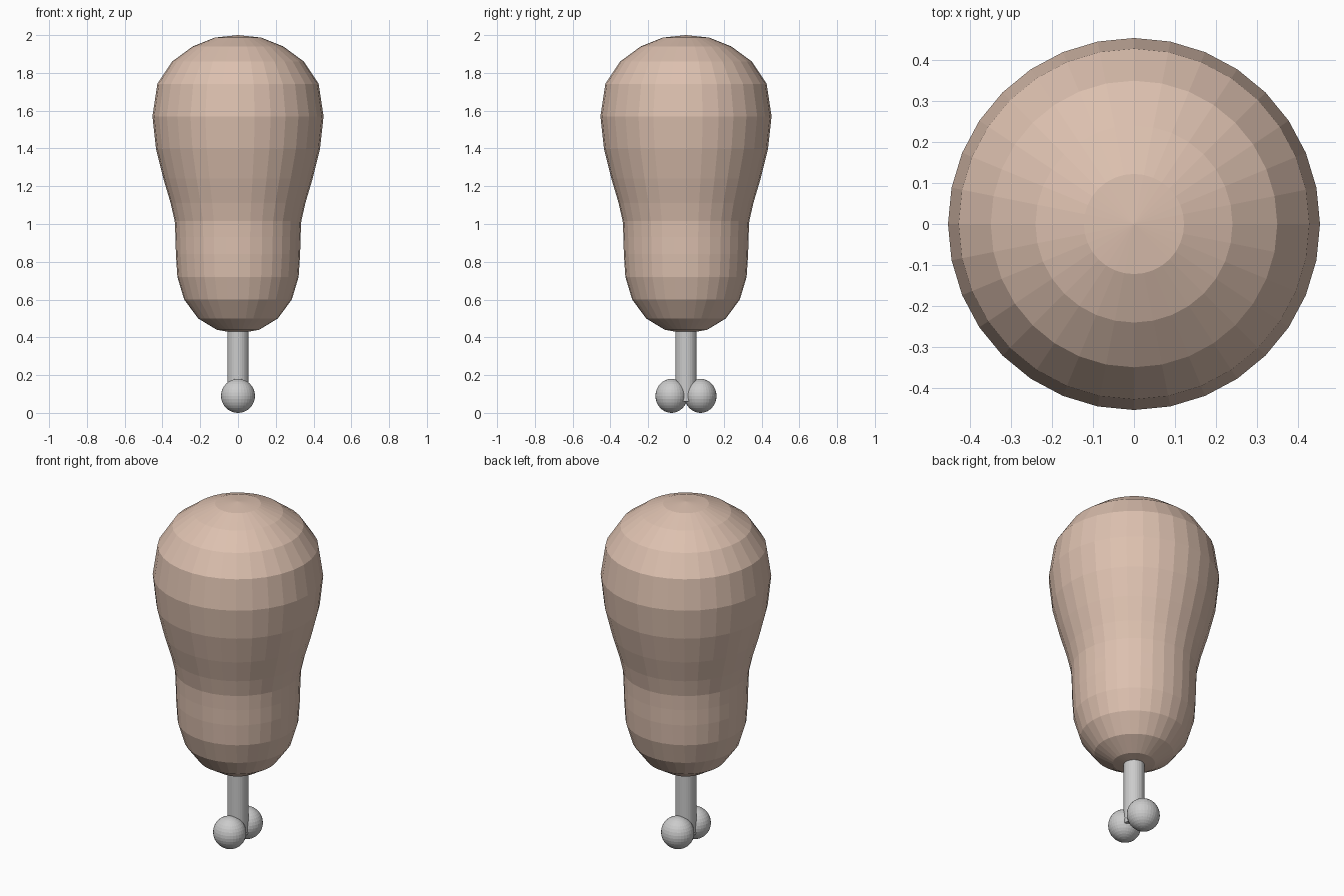
import bpy, bmesh, math

if "Cube" in bpy.data.objects:
    bpy.data.objects.remove(bpy.data.objects["Cube"])

# Body: lathed profile (radius, z), 32 flat sides, closed with poles
PROFILE = [(0.122, 1.987), (0.24, 1.94), (0.349, 1.86), (0.427, 1.742), (0.453, 1.57),
           (0.434, 1.397), (0.395, 1.24), (0.357, 1.112), (0.335, 1.015), (0.331, 0.93),
           (0.329, 0.84), (0.321, 0.72), (0.285, 0.60), (0.211, 0.50), (0.112, 0.44)]
SIDES = 32


def lathe(name, profile, top, bottom):
    bm = bmesh.new()
    rings = [[bm.verts.new((r * math.cos(2 * math.pi * i / SIDES),
                            r * math.sin(2 * math.pi * i / SIDES), z))
              for i in range(SIDES)] for r, z in profile]
    apex, base = bm.verts.new((0, 0, top)), bm.verts.new((0, 0, bottom))
    for i in range(SIDES):
        j = (i + 1) % SIDES
        bm.faces.new((apex, rings[0][i], rings[0][j]))
        bm.faces.new((base, rings[-1][j], rings[-1][i]))
        for a, b in zip(rings, rings[1:]):
            bm.faces.new((a[i], b[i], b[j], a[j]))
    bmesh.ops.recalc_face_normals(bm, faces=bm.faces)
    mesh = bpy.data.meshes.new(name)
    bm.to_mesh(mesh)
    bm.free()
    obj = bpy.data.objects.new(name, mesh)
    bpy.context.collection.objects.link(obj)
    return obj


meat = lathe("meat", PROFILE, 2.0, 0.42)
mat = bpy.data.materials.new("meat_brown")
mat.diffuse_color = (0.72, 0.53, 0.43, 1)
mat.use_nodes = True
mat.node_tree.nodes["Principled BSDF"].inputs["Base Color"].default_value = mat.diffuse_color
meat.data.materials.append(mat)

# Bone shaft
bpy.ops.mesh.primitive_cylinder_add(vertices=32, radius=0.056, depth=0.46, location=(0, 0, 0.29))
bpy.context.object.name = "bone_shaft"

# Bone knobs, front and back
for label, side in (("front", -1), ("back", 1)):
    bpy.ops.mesh.primitive_uv_sphere_add(segments=32, ring_count=16, radius=0.09,
                                         location=(0, side * 0.077, 0.09))
    knob = bpy.context.object
    knob.name = "bone_knob_" + label
    knob.scale = (1, 0.94, 1)
